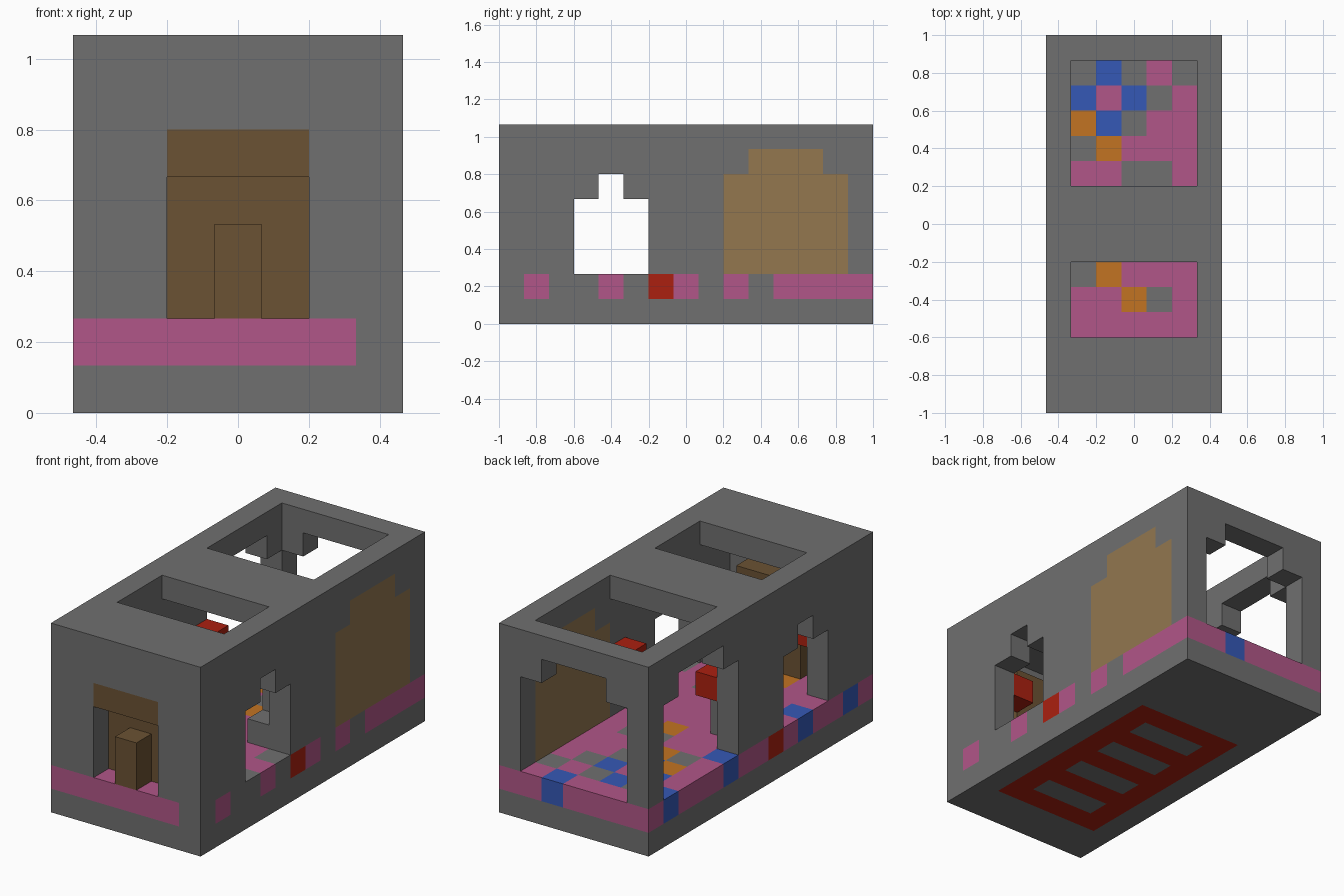
import bpy, bmesh
from mathutils import Vector

cube = bpy.data.objects.get("Cube")
if cube:
    bpy.data.objects.remove(cube, do_unlink=True)

NX, NY, NZ = 7, 15, 8          # size of the block grid
U = 2 / NY                     # edge of one block


# Materials
def material(name, hex_code):
    mat = bpy.data.materials.new(name)
    mat.use_nodes = True
    srgb = [int(hex_code[i:i + 2], 16) / 255 for i in (0, 2, 4)]
    col = [c / 12.92 if c < 0.04 else ((c + 0.055) / 1.055) ** 2.4 for c in srgb] + [1]
    mat.diffuse_color = col
    mat.node_tree.nodes["Principled BSDF"].inputs["Base Color"].default_value = col
    return mat


MATS = {
    "G": material("grey", "707070"),
    "P": material("pink", "b15688"),
    "R": material("red", "ab2010"),
    "B": material("blue", "3558b6"),
    "O": material("orange", "c27422"),
    "D": material("dark brown", "6b5233"),
    "L": material("light brown", "93774f"),
}
KEYS = list(MATS)
cells = {}                     # block position -> (part name, colour key)


def fill(part, color, xs, ys, zs):
    """Fill an inclusive box of blocks; part None carves it away."""
    for x in range(xs[0], xs[1] + 1):
        for y in range(ys[0], ys[1] + 1):
            for z in range(zs[0], zs[1] + 1):
                if part:
                    cells[x, y, z] = (part, color)
                else:
                    cells.pop((x, y, z), None)


# Base slab with a red grille underneath
fill("base", "G", (0, 6), (0, 14), (0, 0))
fill("base", "R", (1, 5), (2, 10), (0, 0))
for y in range(3, 10, 2):
    fill("base", "G", (2, 4), (y, y), (0, 0))

# Mosaic floor, rows from front to back
FLOOR = """
PPPPPPG
BPPPPPP
PPOPPPG
PPPPPPG
BPPOGPP
PGOPPPG
RPPPPPR
PPPPPPP
PPPOPPG
BPPGGPP
PGOPPPG
POBGPPP
PBPBGPP
BGBGPGP
PPPPBPP
""".split()
for y, row in enumerate(FLOOR):
    for x, key in enumerate(row):
        fill("floor", key, (x, x), (y, y), (1, 1))

# Walls, hollow inside
fill("walls", "G", (0, 6), (0, 14), (2, 6))
fill(None, "", (1, 5), (1, 13), (2, 6))

# Roof with two skylights
fill("roof", "G", (0, 6), (0, 14), (7, 7))
for ys in ((3, 5), (9, 13)):
    fill(None, "", (1, 5), ys, (7, 7))

# Stepped front windows on both sides
for x in (0, 6):
    fill(None, "", (x, x), (3, 5), (2, 4))
    fill(None, "", (x, x), (4, 4), (5, 5))

# Large stepped opening on one side, matching brown panel on the other
for part, color, x in ((None, "", 0), ("side_panel", "L", 6)):
    fill(part, color, (x, x), (9, 13), (2, 5))
    fill(part, color, (x, x), (10, 12), (6, 6))

# Stepped rear opening
fill(None, "", (1, 5), (14, 14), (2, 5))
fill(None, "", (2, 4), (14, 14), (6, 6))

# Front doorway: lintel, recessed door and post
fill(None, "", (2, 4), (0, 0), (2, 4))
fill("door_lintel", "D", (2, 4), (0, 0), (5, 5))
fill("door", "D", (2, 4), (1, 1), (2, 5))
fill("door_post", "D", (3, 3), (0, 0), (2, 3))

# Seats and red lamps along both side walls
for x in (1, 5):
    fill("seats", "G", (x, x), (6, 6), (2, 2))
    fill("seats", "G", (x, x), (7, 7), (2, 3))
    for y in (2, 8):
        fill("lamps", "R", (x, x), (y, y), (4, 4))


# Turn each part into a mesh of its exposed faces
def build(part):
    bm = bmesh.new()
    for pos, (name, key) in cells.items():
        if name != part:
            continue
        for axis in range(3):
            for side in (-1, 1):
                n = Vector((0, 0, 0))
                n[axis] = side
                near = tuple(int(p + d) for p, d in zip(pos, n))
                if near in cells:
                    continue
                a = Vector((0, 0, 0))
                a[(axis + 1) % 3] = 1
                b = n.cross(a)
                mid = Vector(pos) + Vector((0.5, 0.5, 0.5)) + n / 2
                corners = [mid + (a * i + b * j) / 2
                           for i, j in ((-1, -1), (1, -1), (1, 1), (-1, 1))]
                verts = [bm.verts.new(((c.x - NX / 2) * U, (c.y - NY / 2) * U, c.z * U))
                         for c in corners]
                bm.faces.new(verts).material_index = KEYS.index(key)
    bmesh.ops.remove_doubles(bm, verts=bm.verts, dist=U / 100)
    mesh = bpy.data.meshes.new(part)
    bm.to_mesh(mesh)
    bm.free()
    for mat in MATS.values():
        mesh.materials.append(mat)
    bpy.context.collection.objects.link(bpy.data.objects.new(part, mesh))


for part in sorted({name for name, key in cells.values()}):
    build(part)
